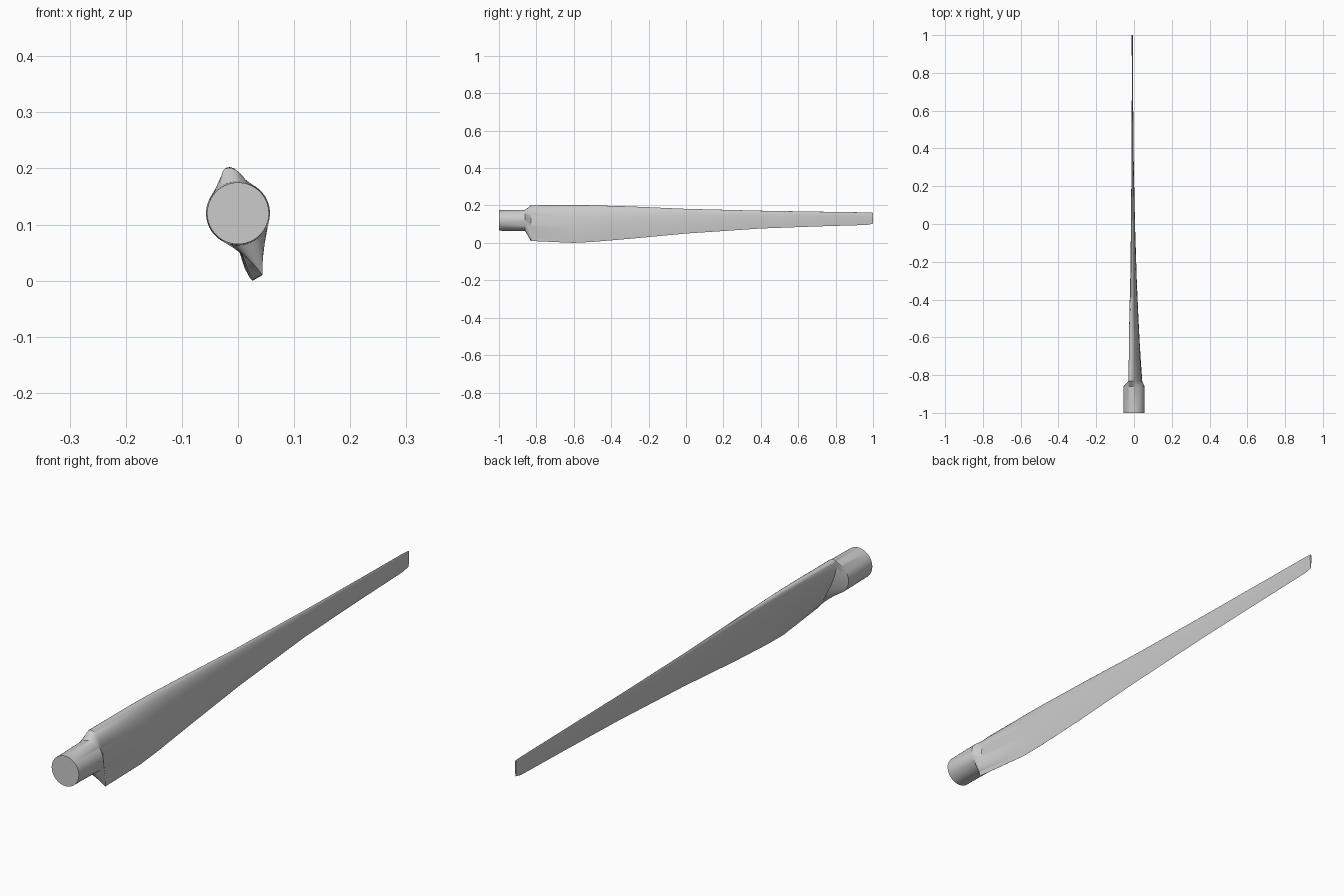
import bpy, bmesh, math
from mathutils import Vector

cube = bpy.data.objects.get("Cube")
if cube:
    bpy.data.objects.remove(cube, do_unlink=True)

SIDES = 48
TILT = 0.33  # lean of the root chord, used to line up the round root

grey = bpy.data.materials.new("light_grey")
grey.use_nodes = True
colour = (0.6, 0.6, 0.6, 1)
grey.diffuse_color = colour
grey.node_tree.nodes["Principled BSDF"].inputs["Base Color"].default_value = colour


def circle(y, radius):
    """Round root section."""
    ring = []
    for i in range(SIDES):
        a = math.tau * i / SIDES - TILT
        ring.append(Vector((radius * math.sin(a), y, 0.12 + radius * math.cos(a))))
    return ring


def foil(y, lead, trail, back, belly):
    """Wing section from leading to trailing edge, fuller on the +x side."""
    start, end = Vector((lead[0], y, lead[1])), Vector((trail[0], y, trail[1]))
    chord = end - start
    normal = Vector((-chord.z, 0, chord.x)).normalized()
    ring = []
    for i in range(SIDES):
        a = math.tau * i / SIDES
        t = (1 - math.cos(a)) / 2
        h = 10 * (0.2969 * math.sqrt(t) - 0.126 * t - 0.3516 * t**2
                  + 0.2843 * t**3 - 0.1016 * t**4)
        side = back if i <= SIDES // 2 else -belly
        ring.append(start + chord * t + normal * h * side)
    return ring


# Sections along the span: y, leading edge, trailing edge, two thicknesses
stations = [
    (-0.83, (-0.022, 0.2), (0.043, 0.01), 0.03, 0.018),
    (-0.6, (-0.019, 0.202), (0.026, 0.0), 0.027, 0.016),
    (-0.5, (-0.018, 0.201), (0.021, 0.005), 0.024, 0.014),
    (-0.3, (-0.015, 0.195), (0.012, 0.022), 0.018, 0.01),
    (0.0, (-0.012, 0.182), (0.003, 0.05), 0.011, 0.007),
    (0.4, (-0.01, 0.172), (-0.006, 0.077), 0.006, 0.004),
    (0.7, (-0.009, 0.167), (-0.008, 0.088), 0.004, 0.003),
    (0.97, (-0.009, 0.163), (-0.009, 0.096), 0.003, 0.003),
    (1.0, (-0.009, 0.161), (-0.009, 0.103), 0.003, 0.003),
]


def loft(name, rings):
    """Skin closed rings and cap both ends."""
    bm = bmesh.new()
    rows = [[bm.verts.new(p) for p in ring] for ring in rings]
    for a, b in zip(rows, rows[1:]):
        for i in range(SIDES):
            j = (i + 1) % SIDES
            bm.faces.new((a[i], a[j], b[j], b[i]))
    bm.faces.new(rows[0])
    bm.faces.new(rows[-1])
    bmesh.ops.recalc_face_normals(bm, faces=bm.faces)
    mesh = bpy.data.meshes.new(name)
    bm.to_mesh(mesh)
    bm.free()
    mesh.materials.append(grey)
    obj = bpy.data.objects.new(name, mesh)
    bpy.context.collection.objects.link(obj)
    bpy.ops.object.select_all(action='DESELECT')
    obj.select_set(True)
    bpy.context.view_layer.objects.active = obj
    bpy.ops.object.shade_smooth_by_angle(angle=math.radians(30))
    return obj


# Round root, short shoulder and twisted tapering blade in one skin
root = [circle(-1.0, 0.055), circle(-0.86, 0.057)]
loft("rotor_blade", root + [foil(*s) for s in stations])
